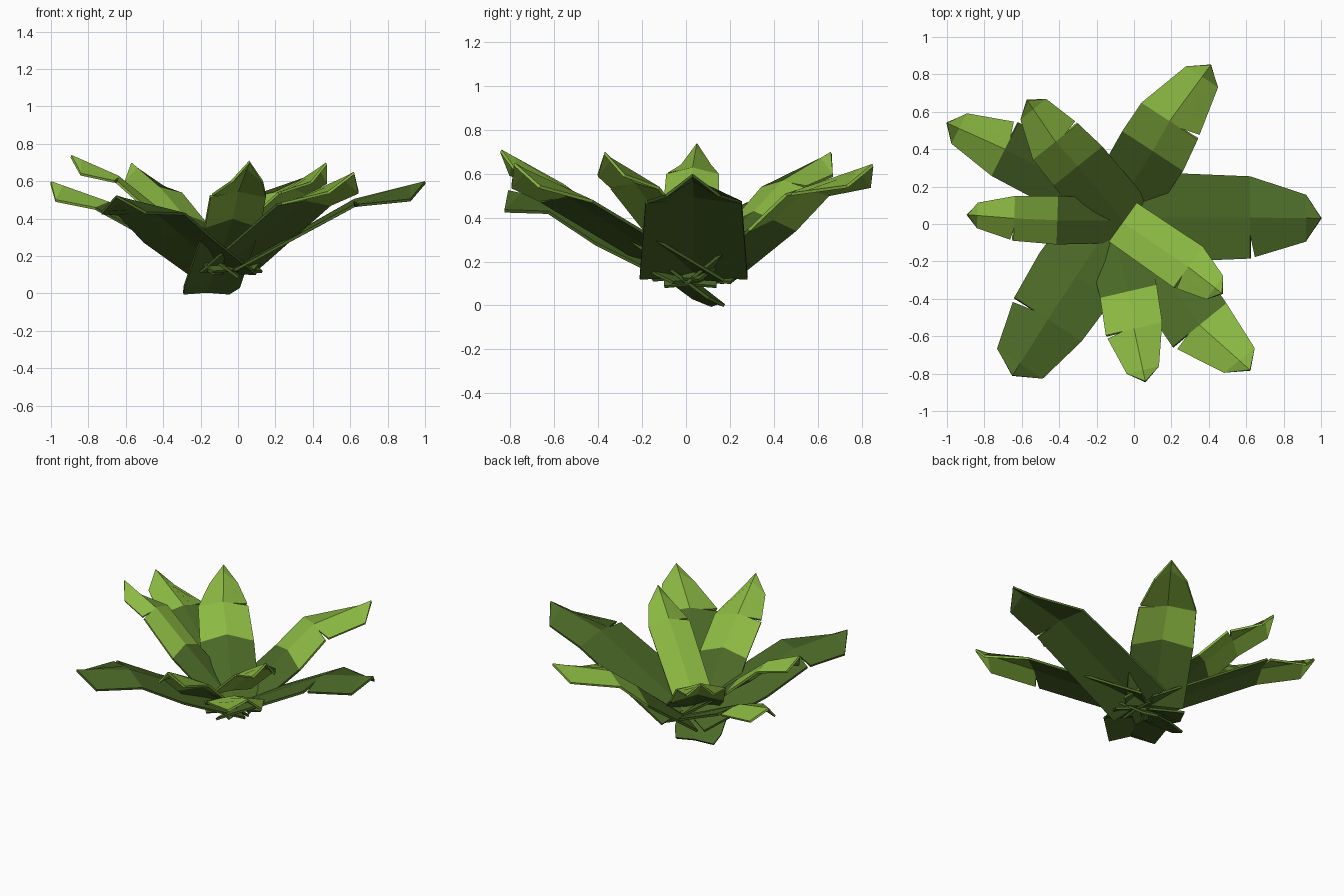
import bpy, bmesh
from mathutils import Vector

if "Cube" in bpy.data.objects:
    bpy.data.objects.remove(bpy.data.objects["Cube"])


def material(name, rgb):
    m = bpy.data.materials.new(name)
    m.diffuse_color = (*rgb, 1)
    m.use_nodes = True
    m.node_tree.nodes["Principled BSDF"].inputs["Base Color"].default_value = m.diffuse_color
    return m


DARK = material("dark green", (0.07, 0.14, 0.02))
LIGHT = material("light green", (0.26, 0.485, 0.055))


def leaf(name, spine, half, light_from, notch, root_w=1.0, shoulder_w=0.57, drop=0.03):
    """Roof-folded leaf: spine of root, joints and tip; faces from segment
    number light_from on are light; notch is the side (-1, 1 or 0) torn at the last joint."""
    spine = [Vector(p) for p in spine]
    root, joint, tip = spine[0], spine[-2], spine[-1]
    out = Vector((tip.x - root.x, tip.y - root.y, 0)).normalized()
    side = Vector((-out.y, out.x, 0))
    ridge = spine[:-1] + [joint.lerp(tip, 0.79)]
    n = len(ridge)
    widths = [half * root_w] + [half] * (n - 2) + [half * shoulder_w]
    if n == 4:
        widths[1] *= 1.08
    drops = [0.01] + [drop + 0.02] * (n - 3) + [drop, 0.075]

    bm = bmesh.new()
    mid = [bm.verts.new(p) for p in ridge]
    end = bm.verts.new(tip)
    for s in (-1, 1):
        edge = [bm.verts.new(p + side * s * w - Vector((0, 0, d)))
                for p, w, d in zip(ridge, widths, drops)]
        for i in range(n - 1):
            loop = [mid[i], edge[i], edge[i + 1], mid[i + 1]]
            # torn notch reaching halfway in at the last joint
            if s == notch and i == n - 3:
                inner = bm.verts.new(mid[i + 1].co.lerp(edge[i + 1].co, 0.4))
                loop.insert(3, inner)
            if s == notch and i == n - 2:
                torn = bm.verts.new(edge[i].co.lerp(edge[i + 1].co, 0.09))
                loop[1:2] = [inner, torn]
            f = bm.faces.new(loop if s < 0 else loop[::-1])
            f.material_index = int(i >= light_from)
        loop = [mid[-1], edge[-1], end]
        f = bm.faces.new(loop if s < 0 else loop[::-1])
        f.material_index = int(n - 2 >= light_from)
    bm.normal_update()
    me = bpy.data.meshes.new(name)
    bm.to_mesh(me)
    bm.free()
    me.materials.append(DARK)
    me.materials.append(LIGHT)
    ob = bpy.data.objects.new(name, me)
    bpy.context.collection.objects.link(ob)
    # thin blade
    mod = ob.modifiers.new("thickness", 'SOLIDIFY')
    mod.thickness = 0.014
    mod.offset = -1
    return ob


# broad dark outer leaves
leaf("right_leaf", [(-0.02, 0.035, 0.14), (0.62, 0.035, 0.505), (1.0, 0.03, 0.60)], 0.22, 9, -1, 1.12)
leaf("front_left_leaf", [(-0.08, 0.06, 0.12), (-0.31, -0.28, 0.335), (-0.46, -0.51, 0.46), (-0.65, -0.81, 0.525)],
     0.215, 9, -1, 1.0, 0.68)

# leaves with light tips
leaf("back_right_leaf", [(-0.08, 0.10, 0.12), (0.10, 0.39, 0.40), (0.19, 0.55, 0.54), (0.41, 0.85, 0.645)],
     0.18, 1, -1)
leaf("front_right_leaf", [(-0.06, 0.06, 0.13), (0.35, -0.54, 0.51), (0.62, -0.78, 0.65)], 0.185, 1, -1)
leaf("front_leaf", [(-0.17, 0.15, 0.015), (-0.14, 0.07, 0.09), (-0.03, -0.36, 0.41), (0.0, -0.56, 0.555),
                    (0.06, -0.84, 0.71)], 0.155, 2, -1, 0.82)
leaf("left_leaf", [(0.01, 0.02, 0.10), (-0.41, 0.02, 0.445), (-0.64, 0.03, 0.63), (-0.89, 0.05, 0.74)],
     0.12, 1, 1)
leaf("back_left_leaf", [(-0.05, 0.06, 0.12), (-0.69, 0.40, 0.49), (-1.0, 0.54, 0.60)], 0.16, 1, -1)
leaf("back_leaf", [(0.0, -0.05, 0.13), (-0.30, 0.31, 0.43), (-0.42, 0.44, 0.57), (-0.57, 0.66, 0.70)],
     0.155, 1, -1, 1.1)

# short light inner leaf
leaf("inner_leaf", [(-0.06, 0.01, 0.24), (0.29, -0.23, 0.57), (0.47, -0.37, 0.70)], 0.135, 0, -1, 0.95)
